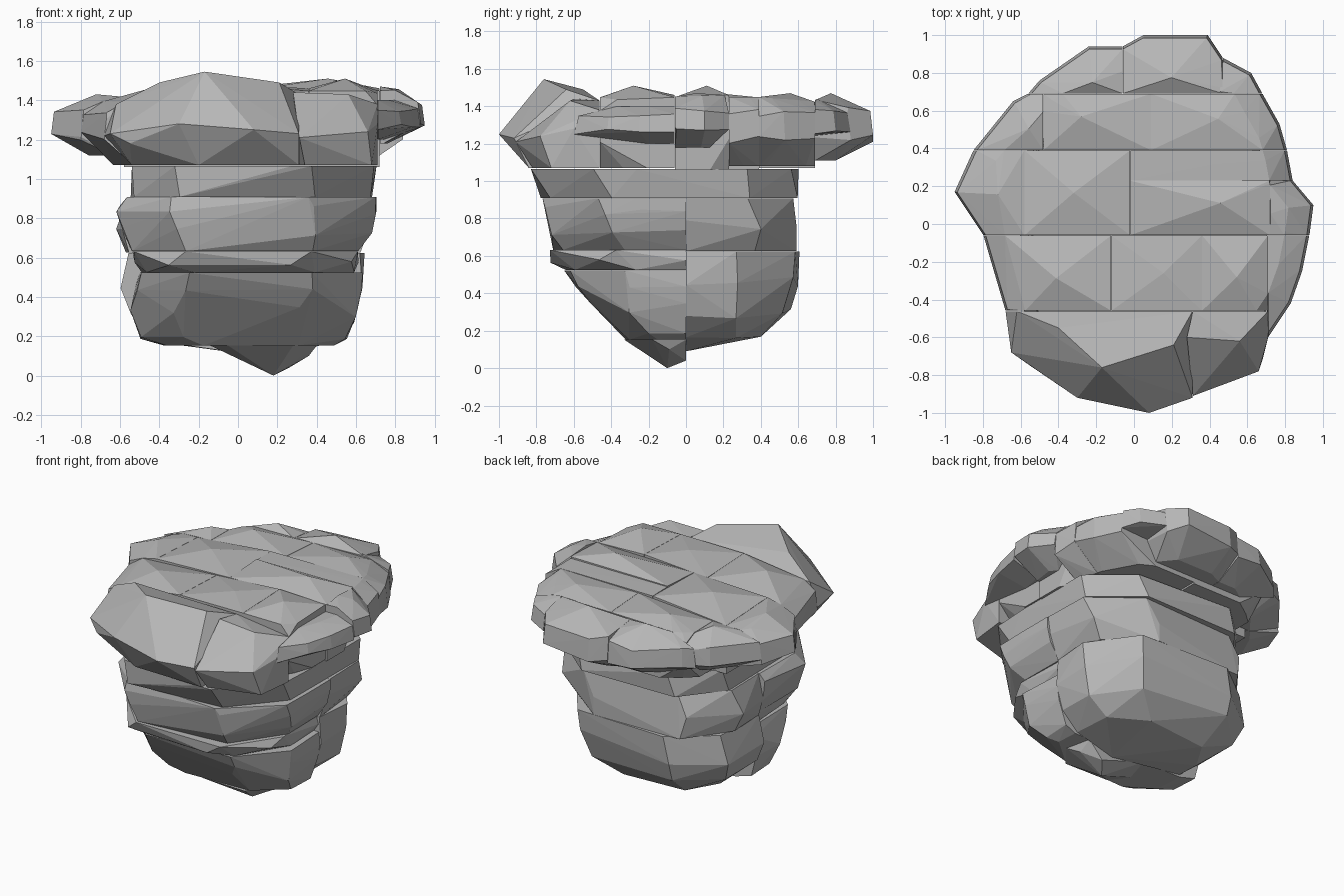
import bpy, bmesh, math, random

if "Cube" in bpy.data.objects:
    bpy.data.objects.remove(bpy.data.objects["Cube"])

random.seed(5)
GAP = 0.0008

stone = bpy.data.materials.new("grey_stone")
stone.diffuse_color = (0.47, 0.47, 0.47, 1)
stone.use_nodes = True
stone.node_tree.nodes["Principled BSDF"].inputs["Base Color"].default_value = stone.diffuse_color


def clip(poly, box):
    """Cut a flat outline to a rectangle (x0, x1, y0, y1)."""
    for axis, limit, sign in ((0, box[0] + GAP, 1), (0, box[1] - GAP, -1),
                              (1, box[2] + GAP, 1), (1, box[3] - GAP, -1)):
        out = []
        for i, b in enumerate(poly):
            a = poly[i - 1]
            da, db = sign * (a[axis] - limit), sign * (b[axis] - limit)
            if da * db < 0:
                t = da / (da - db)
                out.append((a[0] + (b[0] - a[0]) * t, a[1] + (b[1] - a[1]) * t))
            if db >= 0:
                out.append(b)
        poly = out
    return poly


def hull(name, points):
    """Flat-faced convex stone through the given points."""
    bm = bmesh.new()
    for p in points:
        bm.verts.new(p)
    bmesh.ops.remove_doubles(bm, verts=bm.verts, dist=0.01)
    res = bmesh.ops.convex_hull(bm, input=bm.verts)
    junk = {g for g in res["geom_interior"] + res["geom_unused"]
            if isinstance(g, bmesh.types.BMVert)}
    bmesh.ops.delete(bm, geom=list(junk), context='VERTS')
    bmesh.ops.recalc_face_normals(bm, faces=bm.faces)
    me = bpy.data.meshes.new(name)
    bm.to_mesh(me)
    bm.free()
    me.materials.append(stone)
    ob = bpy.data.objects.new(name, me)
    bpy.context.collection.objects.link(ob)


def scaled(poly, s):
    return [(x * s, y * s) for x, y in poly]


# ---- cap: one rough outline split into rows of stones ----
OUTLINE = [(-.68, -.46), (-.65, -.68), (-.55, -.75), (-.3, -.92), (.08, -1),
           (.31, -.92), (.66, -.78), (.71, -.6), (.83, -.42), (.89, -.25),
           (.93, -.05), (.95, .1), (.84, .23), (.81, .39), (.77, .53),
           (.68, .69), (.62, .8), (.47, .88), (.39, 1), (.05, 1),
           (-.06, .94), (-.24, .94), (-.5, .76), (-.56, .69), (-.64, .65),
           (-.85, .39), (-.95, .17), (-.8, -.05)]


def top_height(x, y):
    """Shared gently domed surface, so neighbouring stones meet."""
    return 1.445 + .04 * x - .06 * math.hypot(x, y) ** 3 + .012 * math.sin(9 * x + 7 * y)


def cap_stone(name, box, top, rim_hi, rim_lo, bottom):
    pts = []
    for s, z, wob in ((.80, bottom, 0), (1.0, rim_lo, .02), (.985, rim_hi, .02)):
        pts += [(x, y, z + random.uniform(-wob, wob))
                for x, y in clip(scaled(OUTLINE, s), box)]
    ring = clip(scaled(OUTLINE, .86), box)
    pts += [(x, y, min(top_height(x, y), top)) for x, y in ring]
    if ring:  # raised point near the middle of the top
        n = len(ring)
        pts.append((sum(p[0] for p in ring) / n + random.uniform(-.05, .05),
                    sum(p[1] for p in ring) / n, top))
    hull(name, pts)


# two large faceted stones on the front edge
hull("cap_front_large", [
    (-.68, -.462, 1.22), (-.62, -.462, 1.38), (-.40, -.55, 1.49), (.31, -.462, 1.43),
    (-.17, -.76, 1.545), (.21, -.64, 1.49), (-.3, -.92, 1.28), (.08, -1, 1.25),
    (.31, -.92, 1.23), (-.65, -.68, 1.23), (-.55, -.75, 1.18), (.31, -.84, 1.07),
    (-.54, -.6, 1.07), (-.2, -.83, 1.07), (-.54, -.462, 1.07), (.31, -.462, 1.07)])
hull("cap_front_small", [
    (.312, -.91, 1.21), (.66, -.78, 1.24), (.71, -.6, 1.28), (.34, -.82, 1.07),
    (.68, -.72, 1.07), (.71, -.462, 1.07), (.312, -.462, 1.07), (.28, -.6, 1.44),
    (.312, -.462, 1.43), (.56, -.62, 1.43), (.71, -.462, 1.38)])

cap_stone("cap_second_left", (-1, -.12, -.46, -.06), 1.47, 1.32, 1.22, 1.07)
cap_stone("cap_second_middle", (-.12, .36, -.46, -.06), 1.47, 1.36, 1.22, 1.07)
cap_stone("cap_second_right", (.36, .71, -.46, -.06), 1.51, 1.36, 1.22, 1.07)
cap_stone("cap_side_ledge", (.71, 1, -.62, -.06), 1.40, 1.35, 1.27, 1.20)
cap_stone("cap_third_left_end", (-1, -.58, -.06, .39), 1.43, 1.34, 1.21, 1.12)
cap_stone("cap_third_left", (-.58, -.02, -.06, .39), 1.47, 1.36, 1.22, 1.06)
cap_stone("cap_third_back", (-.02, 1, .23, .39), 1.45, 1.37, 1.22, 1.08)
cap_stone("cap_third_right", (-.02, .72, -.06, .23), 1.51, 1.36, 1.22, 1.06)
cap_stone("cap_third_right_end", (.72, 1, -.06, .23), 1.47, 1.37, 1.28, 1.18)
cap_stone("cap_fourth_left", (-1, -.48, .39, .69), 1.43, 1.34, 1.22, 1.12)
cap_stone("cap_fourth_middle", (-.48, .09, .39, .69), 1.46, 1.36, 1.22, 1.07)
cap_stone("cap_fourth_right", (.09, 1, .39, .69), 1.47, 1.36, 1.22, 1.08)
cap_stone("cap_back_left", (-.6, -.06, .69, 1.1), 1.45, 1.35, 1.22, 1.11)
cap_stone("cap_back_middle", (-.06, .47, .69, 1.1), 1.47, 1.38, 1.23, 1.11)
cap_stone("cap_back_right", (.47, .7, .69, 1.1), 1.44, 1.37, 1.25, 1.14)


# ---- body: stacked slabs, each from a few rough rings ----
def ring_outline(left, right, front, back, n=8):
    """Boxy irregular outline reaching the four given extents."""
    phase, pts = math.pi / 8 + random.uniform(-.15, .15), []
    for i in range(n):
        a = 2 * math.pi * i / n + phase
        c, s = math.cos(a), math.sin(a)
        k = random.uniform(1.0, 1.06)
        pts.append(((right if c > 0 else -left) * math.copysign(abs(c) ** .65, c) * k,
                    (back if s > 0 else -front) * math.copysign(abs(s) ** .65, s) * k))
    return pts


def slab(name, box, rings, extra=()):
    """rings: (z, wobble, left, right, front, back)"""
    pts = list(extra)
    for z, wob, *ext in rings:
        for x, y in clip(ring_outline(*ext), box):
            pts.append((x, y, z + random.uniform(-wob, wob)))
    hull(name, pts)


FRONT, BACK, WHOLE = (-.64, .705, -.83, 0), (-.64, .705, 0, .625), (-.64, .705, -.83, .61)

slab("body_top_slab", WHOLE,
     [(.909, 0, -.55, .70, -.77, .59), (1.065, 0, -.54, .72, -.82, .59)])
slab("body_upper_front", FRONT,
     [(.632, 0, -.55, .62, -.70, .5), (.74, .03, -.60, .69, -.75, .5),
      (.84, .03, -.62, .71, -.76, .5), (.908, 0, -.57, .71, -.76, .5)])
slab("body_upper_back", BACK,
     [(.625, 0, -.56, .63, -.5, .60), (.78, .04, -.60, .70, -.5, .60),
      (.908, 0, -.57, .70, -.5, .57)])
slab("body_thin_front", FRONT,
     [(.525, 0, -.50, .60, -.63, .5), (.57, .01, -.53, .62, -.72, .5),
      (.631, 0, -.54, .62, -.75, .5)])
slab("body_lower_front", FRONT,
     [(.152, 0, -.38, .48, -.32, .5), (.20, .02, -.50, .57, -.37, .5),
      (.32, .03, -.55, .63, -.50, .5), (.44, .02, -.54, .65, -.61, .5),
      (.523, 0, -.50, .62, -.65, .5)])
slab("body_lower_back", BACK,
     [(.17, .01, -.38, .48, -.5, .40), (.29, .03, -.56, .61, -.5, .55),
      (.46, .04, -.61, .65, -.5, .60), (.624, 0, -.58, .63, -.5, .61)],
     [(.18, 0, .09), (.15, .2, .13)])

# pointed stone at the very bottom
hull("base_tip", [(-.14, -.2, .152), (-.05, -.32, .152), (.28, -.33, .152),
                  (.40, -.18, .152), (.36, 0, .152), (-.08, 0, .152),
                  (.36, -.09, .10), (.26, 0, .04), (.18, -.10, 0)])
